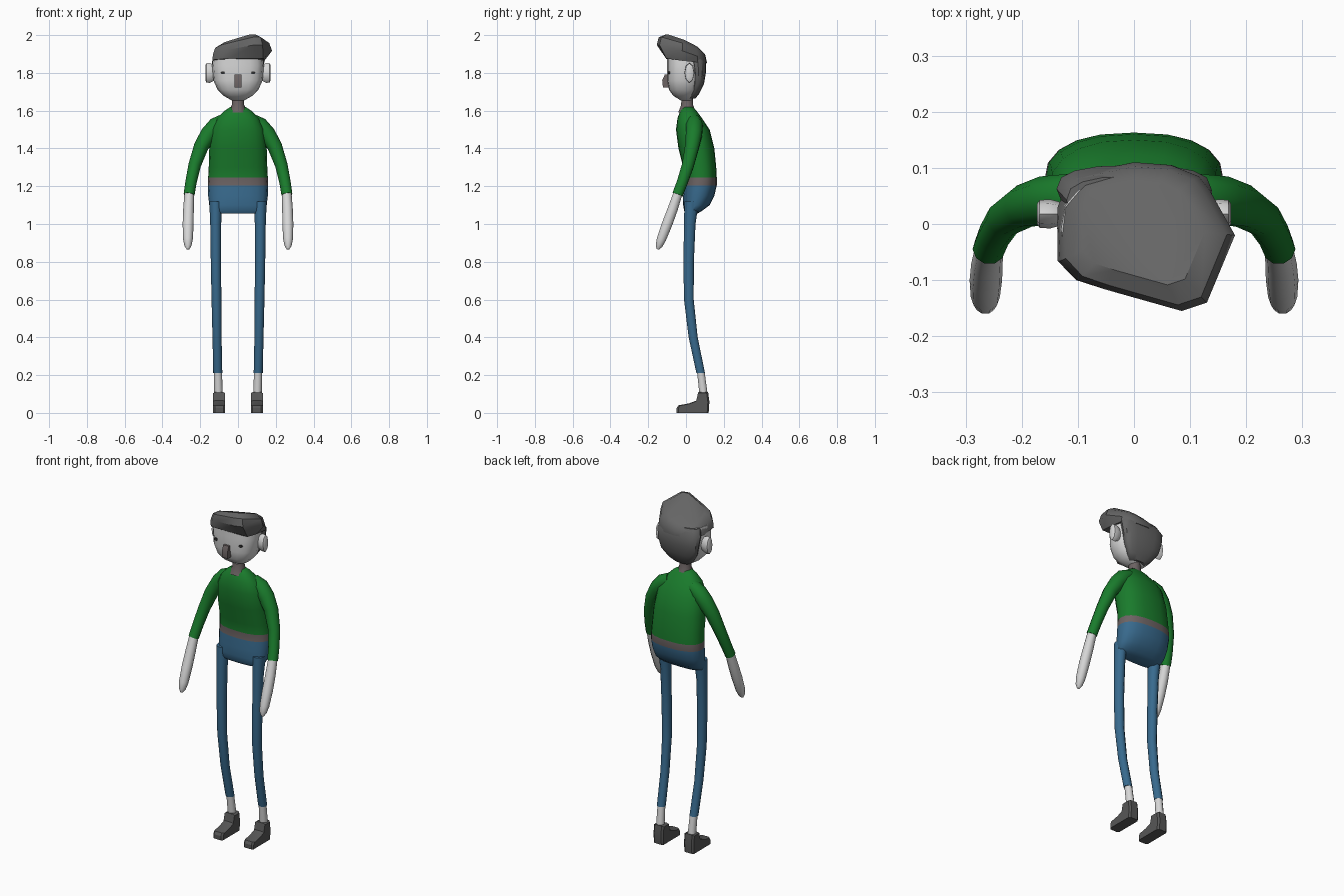
import bpy, bmesh, math
from mathutils import Vector

if "Cube" in bpy.data.objects:
    bpy.data.objects.remove(bpy.data.objects["Cube"])


def material(name, r, g, b):
    m = bpy.data.materials.new(name)
    m.diffuse_color = (r, g, b, 1)
    m.use_nodes = True
    m.node_tree.nodes["Principled BSDF"].inputs["Base Color"].default_value = m.diffuse_color
    return m


SKIN = material("pale skin", 0.68, 0.68, 0.68)
GREEN = material("green sweater", 0.010, 0.20, 0.025)
BLUE = material("blue trousers", 0.04, 0.145, 0.27)
BELT = material("belt grey", 0.15, 0.125, 0.125)
HAIR = material("dark hair", 0.13, 0.13, 0.13)
SHOE = material("shoe grey", 0.095, 0.095, 0.095)
EYE = material("eye dark", 0.03, 0.03, 0.03)


def finish(name, bm, mats, rule=None, mirror=False, angle=40):
    bmesh.ops.recalc_face_normals(bm, faces=bm.faces)
    me = bpy.data.meshes.new(name)
    for m in mats:
        me.materials.append(m)
    for f in bm.faces:
        f.smooth = True
        if rule:
            f.material_index = rule(f.calc_center_median())
    bm.to_mesh(me)
    bm.free()
    me.set_sharp_from_angle(angle=math.radians(angle))
    ob = bpy.data.objects.new(name, me)
    bpy.context.collection.objects.link(ob)
    if mirror:
        ob.modifiers.new("mirror", 'MIRROR')
    return ob


def loft(name, rings, mats, **kw):
    """Skin a list of equal-length point rings and cap both ends."""
    bm = bmesh.new()
    vs = [[bm.verts.new(p) for p in r] for r in rings]
    n = len(vs[0])
    for a, b in zip(vs, vs[1:]):
        for i in range(n):
            j = (i + 1) % n
            bm.faces.new((a[i], a[j], b[j], b[i]))
    bm.faces.new(vs[0][::-1])
    bm.faces.new(vs[-1])
    return finish(name, bm, mats, **kw)


def oval(z, rx, y0, y1, n=20, e=2.4, cx=0):
    """Horizontal rounded ring between y0 (front) and y1 (back)."""
    cy, ry, out = (y0 + y1) / 2, (y1 - y0) / 2, []
    for i in range(n):
        t = 2 * math.pi * i / n
        c, s = math.cos(t), math.sin(t)
        out.append((cx + rx * math.copysign(abs(c) ** (2 / e), c),
                    cy + ry * math.copysign(abs(s) ** (2 / e), s), z))
    return out


def tube(name, path, mat, n=10):
    """Tapered limb along (x, y, z, radius) points, mirrored."""
    pts = [Vector(p[:3]) for p in path]
    rings = []
    for i, p in enumerate(pts):
        t = (pts[min(i + 1, len(pts) - 1)] - pts[max(i - 1, 0)]).normalized()
        u = Vector((0, 1, 0)).cross(t).normalized()
        v = t.cross(u)
        r = path[i][3]
        rings.append([p + r * (math.cos(a) * u + math.sin(a) * v)
                      for a in (2 * math.pi * k / n for k in range(n))])
    return loft(name, rings, [mat], mirror=True)


# Torso: trousers, belt and sweater split by height
torso = [(1.055, .12, 0, .06), (1.07, .145, -.01, .085), (1.10, .152, -.015, .125),
         (1.15, .158, -.015, .15), (1.205, .16, -.01, .163), (1.245, .158, -.008, .163),
         (1.30, .155, -.015, .16), (1.40, .152, -.04, .15), (1.50, .14, -.053, .125),
         (1.56, .11, -.045, .085), (1.60, .07, -.03, .055), (1.62, .04, -.015, .035)]
loft("torso", [oval(*r) for r in torso], [BLUE, BELT, GREEN],
     rule=lambda c: 0 if c.z < 1.2 else 1 if c.z < 1.245 else 2)

# Sleeves and hands
tube("sleeve", [(.07, .04, 1.545, .04), (.115, .045, 1.52, .046), (.155, .042, 1.475, .045),
                (.195, .032, 1.41, .039), (.23, .01, 1.31, .033), (.249, -.02, 1.22, .03),
                (.259, -.045, 1.155, .029)], GREEN)
tube("hand", [(.258, -.04, 1.17, .025), (.262, -.07, 1.08, .028), (.264, -.10, 1.0, .029),
              (.265, -.13, .92, .026), (.265, -.143, .885, .019), (.265, -.150, .866, .007)], SKIN)

# Trouser legs and bare ankles
legs = [(1.12, .118, .03, .034, .04), (1.0, .118, .02, .029, .032), (.8, .117, .014, .027, .029),
        (.6, .114, .015, .026, .027), (.4, .111, .038, .024, .025), (.21, .107, .078, .024, .024)]
loft("trouser_leg", [oval(z, rx, y - ry, y + ry, 10, 2, x) for z, x, y, rx, ry in legs],
     [BLUE], mirror=True)
shin = [(.22, .106, .078, .021), (.09, .103, .094, .023)]
loft("ankle", [oval(z, r, y - r, y + r, 10, 2, x) for z, x, y, r in shin], [SKIN], mirror=True)

# Shoes: side profile lofted across, slightly narrowed at both sides
profile = [(.12, 0), (.124, .06), (.117, .11), (.066, .11), (.055, .065),
           (.015, .05), (-.04, .04), (-.05, .025), (-.05, 0)]
rings = []
for x, k in ((.068, .9), (.078, 1), (.122, 1), (.132, .9)):
    rings.append([(x, .04 + (y - .04) * k, z * (.5 + k / 2)) for y, z in profile])
loft("shoe", rings, [SHOE], mirror=True, angle=30)

# Neck and head
loft("neck", [oval(z, r, .006 - r, .006 + r, 10, 2) for z, r in
              ((1.59, .05), (1.63, .033), (1.68, .032))], [BELT])
head = [(1.655, .035, -.03, .03), (1.68, .078, -.068, .05), (1.71, .108, -.09, .07),
        (1.76, .13, -.10, .08), (1.84, .137, -.10, .085), (1.90, .13, -.10, .08)]
loft("head", [oval(*r, 16, 2.6) for r in head], [SKIN])

# Nose, eyes and ears
loft("nose", [[(x, y, z) for x, y in ((-.018, -.09), (-.018, f), (.018, f), (.018, -.09))]
              for z, f in ((1.722, -.122), (1.76, -.126), (1.792, -.112))], [BELT])
loft("eye", [[(.08 + a, y, 1.80 + b) for a, b in
              ((-.012, 0), (-.006, .008), (.006, .008), (.012, 0), (.006, -.006), (-.006, -.006))]
             for y in (-.086, -.0945)], [EYE], mirror=True)
ear = []
for x, k in ((.11, .6), (.135, .85), (.15, 1), (.168, .95), (.173, .7)):
    ear.append([(x, .018 + .026 * k * math.cos(a), 1.80 + .053 * k * math.sin(a))
                for a in (math.pi * i / 4 for i in range(8))])
loft("ear", ear, [SKIN], mirror=True)

# Hair at the back of the head
back = [(1.665, .05, .0, .05), (1.69, .08, .02, .07), (1.74, .115, .03, .095),
        (1.80, .13, .03, .105), (1.86, .138, .02, .105), (1.90, .12, .0, .085)]
loft("back_hair", [oval(*r, 16, 2.6) for r in back], [HAIR])

# Swept quiff: an outline lifted toward the front right
outline = [(-.132, -.066), (-.10, -.10), (-.05, -.117), (.085, -.155), (.13, -.14), (.18, -.02),
           (.135, .06), (.115, .085), (.065, .105), (0, .11), (-.11, .087), (-.132, .03)]
base = [(max(-.138, min(.14, x * 1.03)), max(y, -.104), 1.862 - .1 * y) for x, y in outline]
brim = [(x, y, 1.893 - .3 * y + .1 * x) for x, y in outline]
upper = [(.92 * x, .93 * y, 1.928 - .32 * y + .13 * x) for x, y in outline]
crown = [(.70 * x, .70 * y, 1.948 - .28 * y + .13 * x) for x, y in outline]
loft("quiff", [base, brim, upper, crown], [HAIR])
